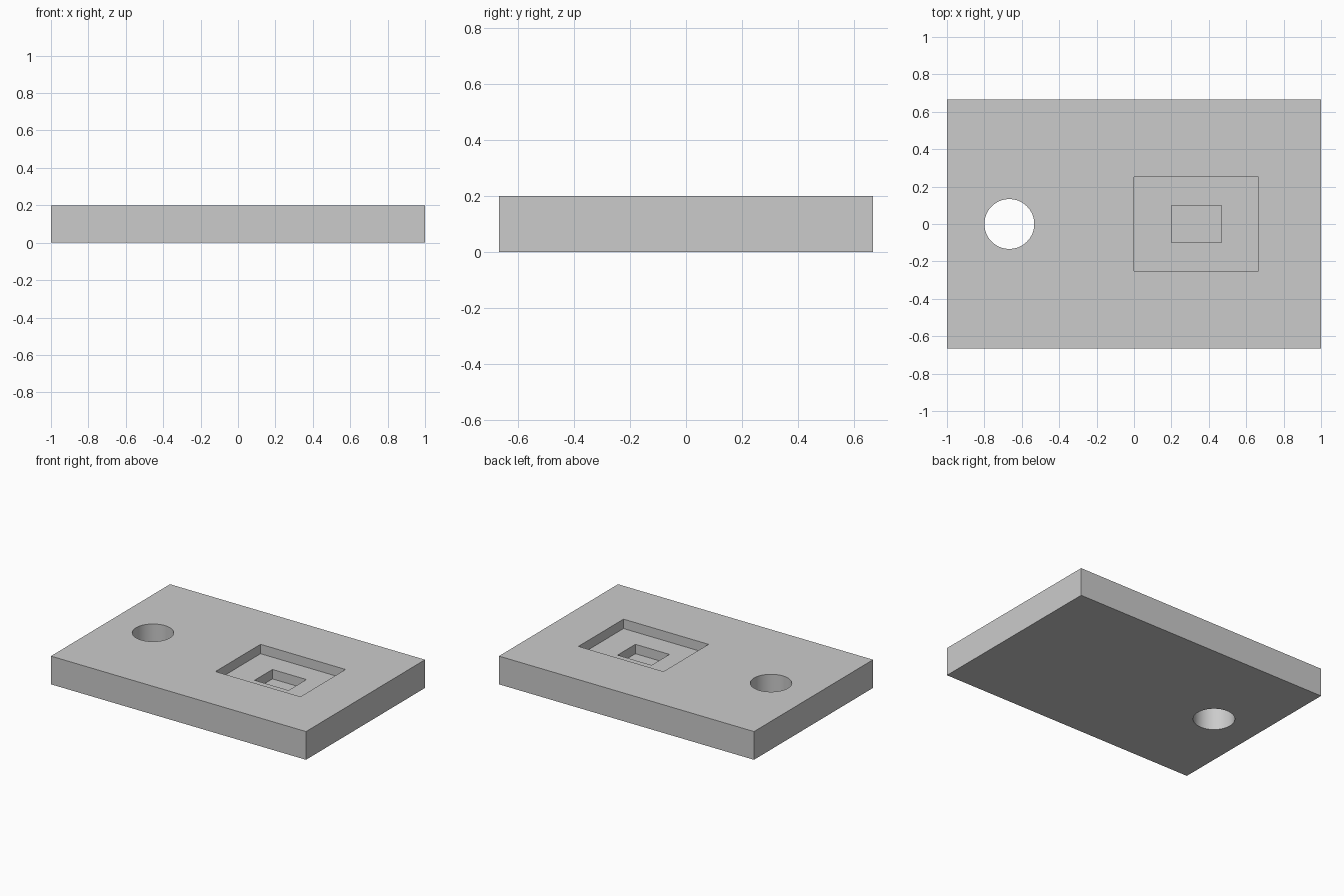
import bpy
import math

cube = bpy.data.objects.get("Cube")
if cube:
    bpy.data.objects.remove(cube, do_unlink=True)

WIDTH, DEPTH, HEIGHT = 2.0, 4 / 3, 0.2
STEP = HEIGHT / 3          # depth of each pocket level
POCKET_X = 1 / 3           # shared centre of both pockets

grey = bpy.data.materials.new("plain_grey")
grey.use_nodes = True
colour = (0.6, 0.6, 0.6, 1)
grey.diffuse_color = colour
grey.node_tree.nodes["Principled BSDF"].inputs["Base Color"].default_value = colour


def box(name, x, size_x, size_y, bottom, top):
    bpy.ops.mesh.primitive_cube_add(size=1, location=(x, 0, (bottom + top) / 2))
    obj = bpy.context.object
    obj.name = name
    obj.scale = (size_x, size_y, top - bottom)
    bpy.ops.object.transform_apply(location=True, rotation=False, scale=True)
    obj.data.materials.append(grey)
    return obj


def cut(target, cutter):
    """Subtract the cutter from the target, then discard it."""
    cutter.hide_render = True
    mod = target.modifiers.new(cutter.name, "BOOLEAN")
    mod.operation = "DIFFERENCE"
    mod.solver = "EXACT"
    mod.object = cutter
    bpy.context.view_layer.objects.active = target
    bpy.ops.object.modifier_apply(modifier=mod.name)
    bpy.data.objects.remove(cutter, do_unlink=True)


# Rectangular plate
plate = box("plate", 0, WIDTH, DEPTH, 0, HEIGHT)

# Stepped pocket: wide shallow recess with a smaller, deeper one inside
cut(plate, box("outer_pocket", POCKET_X, 2 / 3, 0.505, HEIGHT - STEP, HEIGHT + 0.1))
cut(plate, box("inner_pocket", POCKET_X, 4 / 15, 0.2, HEIGHT - 2 * STEP, HEIGHT + 0.1))

# Round through hole
bpy.ops.mesh.primitive_cylinder_add(vertices=64, radius=2 / 15, depth=1,
                                    location=(-2 / 3, 0, HEIGHT / 2))
hole = bpy.context.object
hole.name = "round_hole"
hole.data.materials.append(grey)
cut(plate, hole)

# Smooth hole wall, crisp edges everywhere else
bpy.ops.object.select_all(action="DESELECT")
plate.select_set(True)
bpy.context.view_layer.objects.active = plate
bpy.ops.object.shade_smooth_by_angle(angle=math.radians(30))
